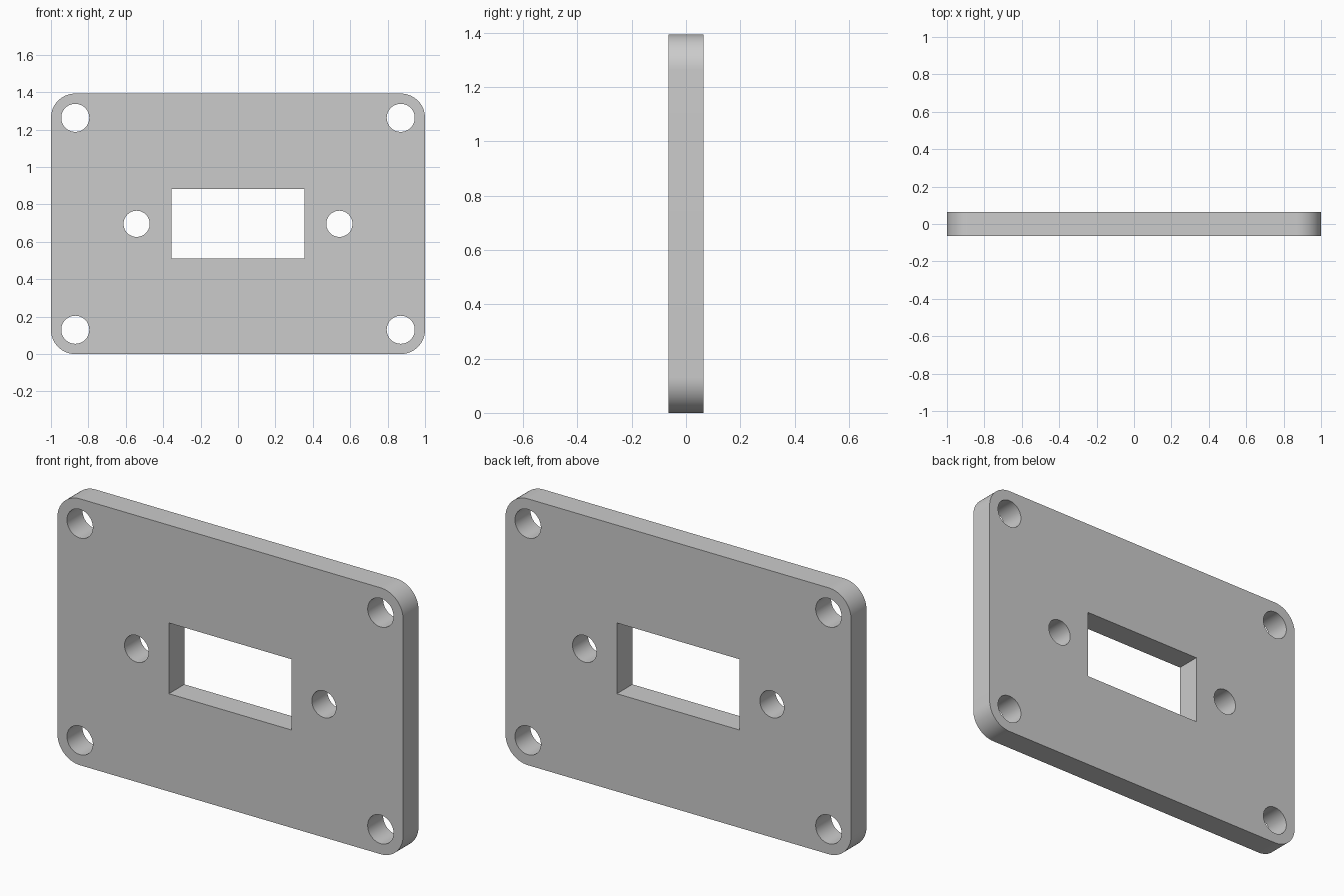
import bpy
import bmesh
from math import sin, cos, pi

if "Cube" in bpy.data.objects:
    bpy.data.objects.remove(bpy.data.objects["Cube"])

W, H, T = 1.0, 1.393, 0.064      # half width, height, half thickness
R = 0.13                         # corner radius, also hole inset
MID = H / 2


def arc(cx, cz, r, a0, a1, n):
    return [(cx + r * cos(a0 + (a1 - a0) * i / n),
             cz + r * sin(a0 + (a1 - a0) * i / n)) for i in range(n + 1)]


def circle(cx, cz, r, n=48):
    return arc(cx, cz, r, 0, 2 * pi, n)[:-1]


# Rounded outline
outline = []
for k, (cx, cz) in enumerate([(W - R, H - R), (R - W, H - R), (R - W, R), (W - R, R)]):
    outline += arc(cx, cz, R, k * pi / 2, (k + 1) * pi / 2, 16)

# Central window, flanking screw holes and corner mounting holes
loops = [outline, [(-0.355, MID - 0.185), (0.355, MID - 0.185),
                   (0.355, MID + 0.185), (-0.355, MID + 0.185)]]
for s in (-1, 1):
    loops.append(circle(s * 0.542, MID, 0.07))
    for z in (R, H - R):
        loops.append(circle(s * (W - R), z, 0.075))

# Filled, extruded profile
curve = bpy.data.curves.new("mounting_plate", 'CURVE')
curve.dimensions = '2D'
curve.fill_mode = 'BOTH'
curve.extrude = T
for pts in loops:
    sp = curve.splines.new('POLY')
    sp.points.add(len(pts) - 1)
    for p, (x, z) in zip(sp.points, pts):
        p.co = (x, z, 0, 1)
    sp.use_cyclic_u = True
plate = bpy.data.objects.new("mounting_plate", curve)
bpy.context.collection.objects.link(plate)
plate.rotation_euler = (pi / 2, 0, 0)
bpy.context.view_layer.objects.active = plate
plate.select_set(True)
bpy.ops.object.convert(target='MESH')
plate = bpy.context.object
bpy.ops.object.transform_apply(location=True, rotation=True, scale=True)

# Weld the faces to the rim and smooth the round edges
bm = bmesh.new()
bm.from_mesh(plate.data)
bmesh.ops.remove_doubles(bm, verts=bm.verts, dist=1e-4)
bmesh.ops.recalc_face_normals(bm, faces=bm.faces)
bm.to_mesh(plate.data)
bm.free()
bpy.ops.object.shade_smooth_by_angle()
